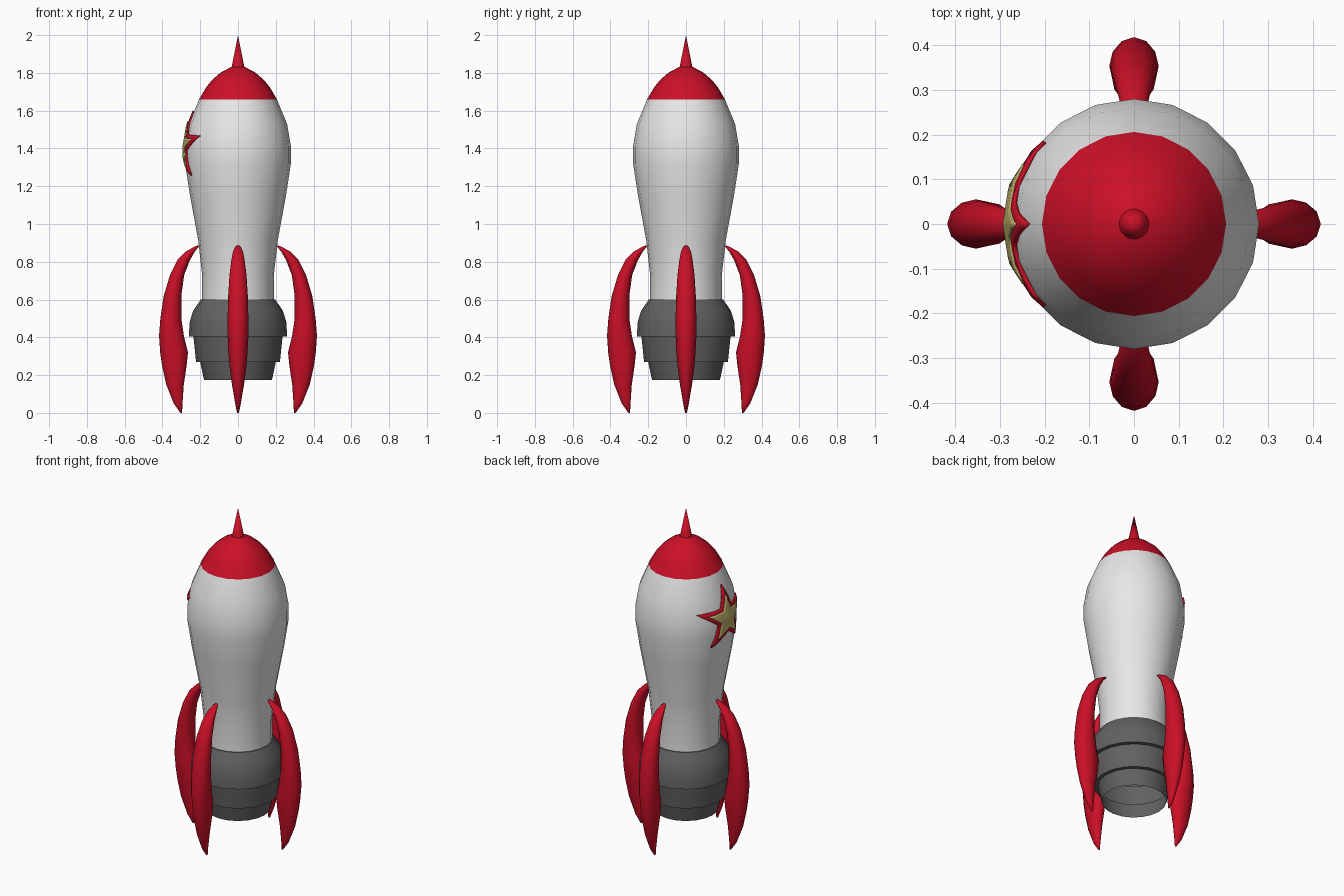
import bpy, bmesh
from math import sin, cos, pi, radians
from mathutils import Vector
from mathutils.bvhtree import BVHTree

cube = bpy.data.objects.get("Cube")
if cube:
    bpy.data.objects.remove(cube, do_unlink=True)

SIDES = 20


def make_material(name, colour):
    mat = bpy.data.materials.new(name)
    mat.use_nodes = True
    rgba = (*colour, 1)
    mat.diffuse_color = rgba
    shader = next(n for n in mat.node_tree.nodes if n.type == "BSDF_PRINCIPLED")
    shader.inputs["Base Color"].default_value = rgba
    return mat


red = make_material("red paint", (0.6, 0.005, 0.02))
white = make_material("white paint", (0.8, 0.8, 0.8))
grey = make_material("dark grey metal", (0.12, 0.12, 0.12))
gold = make_material("pale gold", (0.52, 0.44, 0.15))


def finish(name, bm, mat, angle=40):
    """Turn a bmesh into a smooth shaded object."""
    bmesh.ops.recalc_face_normals(bm, faces=bm.faces)
    mesh = bpy.data.meshes.new(name)
    bm.to_mesh(mesh)
    bm.free()
    mesh.materials.append(mat)
    obj = bpy.data.objects.new(name, mesh)
    bpy.context.collection.objects.link(obj)
    bpy.ops.object.select_all(action="DESELECT")
    obj.select_set(True)
    bpy.context.view_layer.objects.active = obj
    bpy.ops.object.shade_smooth_by_angle(angle=radians(angle))
    return obj


def bridge(bm, rings):
    """Join consecutive rings of vertices with quads."""
    for low, high in zip(rings, rings[1:]):
        n = len(low)
        for i in range(n):
            j = (i + 1) % n
            bm.faces.new((low[i], low[j], high[j], high[i]))


def lathe(name, profile, mat, cap_top=False):
    """Revolve (radius, height) points around the z axis."""
    bm = bmesh.new()
    rings = []
    for r, z in profile:
        rings.append([bm.verts.new((r * cos(2 * pi * i / SIDES), r * sin(2 * pi * i / SIDES), z))
                      for i in range(SIDES)])
    bridge(bm, rings)
    if cap_top:
        bm.faces.new(rings[-1])
    bmesh.ops.remove_doubles(bm, verts=bm.verts, dist=0.0001)
    return finish(name, bm, mat)


# Hull, nose and spike
hull = lathe("hull", [(.19, .6), (.19, .73), (.21, .91), (.254, 1.15), (.28, 1.32),
                      (.28, 1.41), (.26, 1.53), (.206, 1.66)], white)
lathe("nose_cap", [(.206, 1.66), (.168, 1.725), (.135, 1.765), (.09, 1.803),
                   (.035, 1.832), (0, 1.84)], red)
lathe("nose_spike", [(.034, 1.83), (0, 2)], red)

# Stepped engine bell, open at the bottom
lathe("engine_bell", [(.18, .175), (.2, .27), (.222, .27), (.236, .405), (.26, .405),
                      (.256, .48), (.238, .54), (.197, .6)], grey, cap_top=True)


# Curved fins: height, outer reach, inner reach, half thickness
FIN = [(0, .305, .296, .005), (.05, .34, .294, .015), (.15, .38, .287, .032),
       (.25, .402, .272, .045), (.32, .412, .265, .051), (.41, .418, .287, .055),
       (.5, .411, .3, .055), (.62, .393, .3, .052), (.73, .36, .285, .045),
       (.81, .32, .254, .035), (.855, .275, .228, .026), (.88, .23, .207, .014),
       (.887, .212, .203, .006)]


def fin(name, turn):
    bm = bmesh.new()
    rings = []
    n = 12
    for z, outer, inner, half in FIN:
        ring = []
        for i in range(n):
            a = 2 * pi * i / n
            x = (outer + inner) / 2 + (outer - inner) / 2 * cos(a)
            y = half * sin(a)
            ring.append(bm.verts.new((x * cos(turn) - y * sin(turn),
                                      x * sin(turn) + y * cos(turn), z)))
        rings.append(ring)
    bridge(bm, rings)
    bm.faces.new(rings[0])
    bm.faces.new(rings[-1])
    return finish(name, bm, red, 180)


for k, side in enumerate(("left", "back", "right", "front")):
    fin(side + "_fin", k * pi / 2)


# Star badge wrapped onto the right side of the hull
source = bmesh.new()
source.from_mesh(hull.data)
surface = BVHTree.FromBMesh(source)
source.free()


def star(name, tip, notch, lift, mat):
    bm = bmesh.new()
    middle = bm.verts.new((0, 0, 1.41))
    rim = []
    for i in range(10):
        r = notch if i % 2 else tip
        a = i * pi / 5
        rim.append(bm.verts.new((0, r * sin(a), 1.41 + r * cos(a))))
    for i in range(10):
        bm.faces.new((middle, rim[i], rim[(i + 1) % 10]))
    bmesh.ops.subdivide_edges(bm, edges=bm.edges[:], cuts=4, use_grid_fill=True)
    for v in bm.verts:
        hit, normal, _, _ = surface.ray_cast(Vector((-1, v.co.y, v.co.z)), Vector((1, 0, 0)))
        if hit:
            outward = Vector((hit.x, hit.y, 0)).normalized()
            v.co = hit + outward * lift
    obj = finish(name, bm, mat)
    # Make every face look outwards, then give the plate thickness inwards
    if obj.data.polygons[0].normal.x > 0:
        obj.data.flip_normals()
    plate = obj.modifiers.new("plate", "SOLIDIFY")
    plate.thickness = 0.009
    plate.offset = -1
    return obj


star("star_border", .19, .08, .009, red)
star("star_centre", .135, .058, .014, gold)
